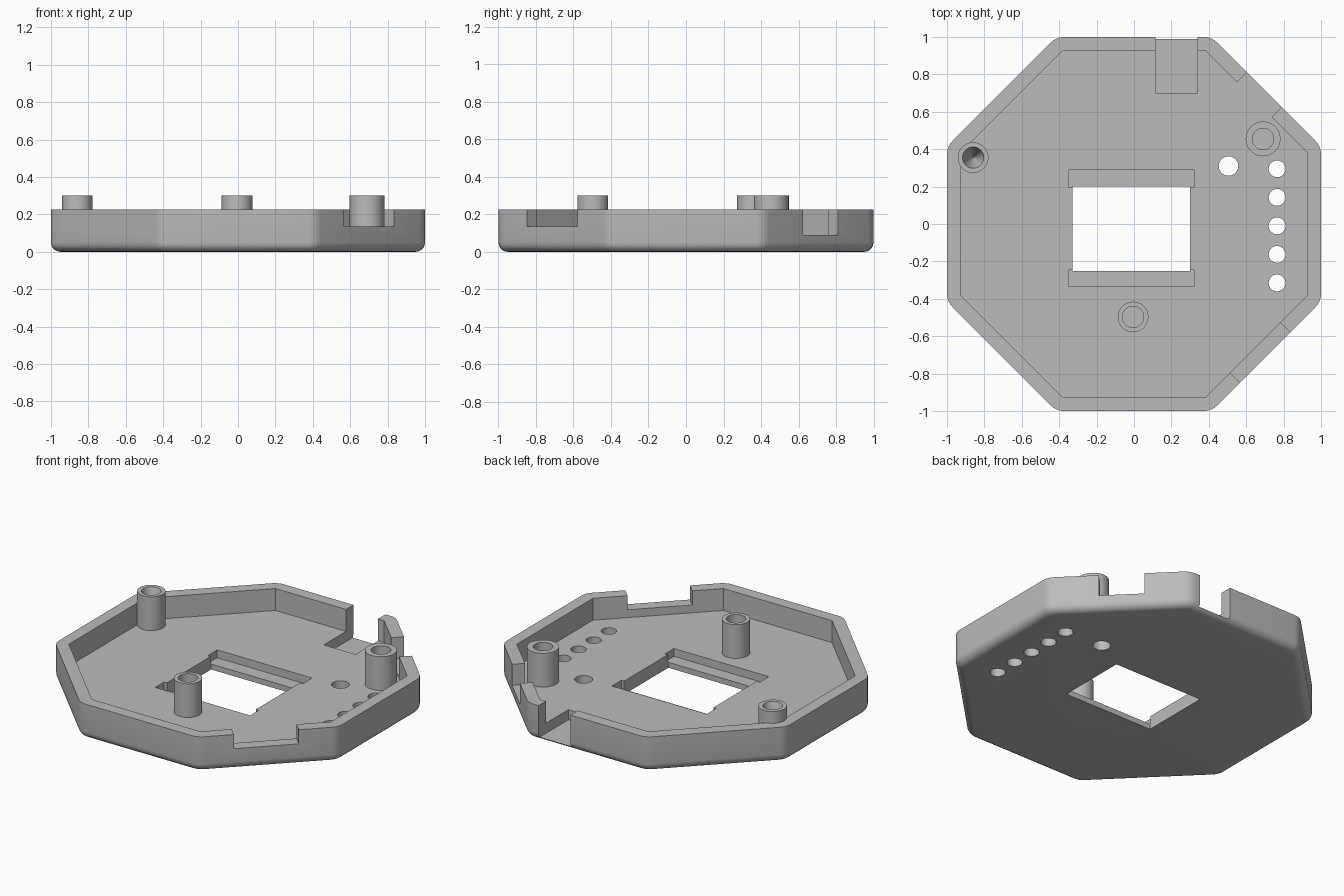
import bpy, bmesh, math
from mathutils import Matrix, Vector

if "Cube" in bpy.data.objects:
    bpy.data.objects.remove(bpy.data.objects["Cube"])

H, FLOOR, WALL = 0.225, 0.085, 0.075
CORNER, EDGE = 0.10, 0.05

grey = bpy.data.materials.new("plain grey")
grey.diffuse_color = (0.5, 0.5, 0.5, 1)
grey.use_nodes = True
grey.node_tree.nodes["Principled BSDF"].inputs["Base Color"].default_value = grey.diffuse_color


def new_object(name, bm):
    bmesh.ops.recalc_face_normals(bm, faces=bm.faces)
    mesh = bpy.data.meshes.new(name)
    bm.to_mesh(mesh)
    bm.free()
    mesh.materials.append(grey)
    obj = bpy.data.objects.new(name, mesh)
    bpy.context.collection.objects.link(obj)
    return obj


def loft(name, rings, closed=False):
    """Skin a list of equal-length point rings; cap the ends unless closed."""
    bm = bmesh.new()
    loops = [[bm.verts.new(p) for p in ring] for ring in rings]
    pairs = list(zip(loops, loops[1:]))
    if closed:
        pairs.append((loops[-1], loops[0]))
    else:
        bm.faces.new(loops[0])
        bm.faces.new(loops[-1])
    for a, b in pairs:
        for i in range(len(a)):
            j = (i + 1) % len(a)
            bm.faces.new((a[i], a[j], b[j], b[i]))
    return new_object(name, bm)


def octagon(apothem, z, radius=0.0, steps=4):
    """Octagon ring with corners rounded about fixed centres."""
    pts = []
    for k in range(8):
        a = math.radians(22.5 + 45 * k)
        c = Vector((math.cos(a), math.sin(a))) * (apothem - radius) / math.cos(math.pi / 8)
        for s in range(steps + 1 if radius else 1):
            t = a + math.radians(45) * (s / steps - 0.5)
            pts.append((c.x + radius * math.cos(t), c.y + radius * math.sin(t), z))
    return pts


def circle(x, y, r, z, n=40):
    return [(x + r * math.cos(2 * math.pi * i / n),
             y + r * math.sin(2 * math.pi * i / n), z) for i in range(n)]


def box(x0, x1, y0, y1, z0, z1, angle=0.0):
    bm = bmesh.new()
    bmesh.ops.create_cube(bm, size=1)
    for v in bm.verts:
        v.co = Vector(((x0 + x1) / 2 + v.co.x * (x1 - x0),
                       (y0 + y1) / 2 + v.co.y * (y1 - y0),
                       (z0 + z1) / 2 + v.co.z * (z1 - z0)))
    bm.transform(Matrix.Rotation(math.radians(angle), 4, 'Z'))
    return new_object("cutter", bm)


def smooth(obj):
    bpy.ops.object.select_all(action='DESELECT')
    obj.select_set(True)
    bpy.context.view_layer.objects.active = obj
    bpy.ops.object.shade_smooth_by_angle(angle=math.radians(30))


# Tray body: rounded octagon with a rolled bottom edge
rings = []
for s in range(6):
    a = math.pi / 2 * s / 5
    inset = EDGE * (1 - math.sin(a))
    rings.append(octagon(1 - inset, EDGE * (1 - math.cos(a)), CORNER - inset))
rings.append(octagon(1, H, CORNER))
tray = loft("tray", rings)

# Inner cavity
cutters = [loft("cutter", [octagon(1 - WALL, FLOOR), octagon(1 - WALL, 0.5)])]

# Central window and the two shallow slots beside it
cutters.append(box(-0.33, 0.30, -0.25, 0.20, -0.1, 0.5))
for y0, y1 in ((0.195, 0.29), (-0.335, -0.245)):
    cutters.append(box(-0.35, 0.32, y0, y1, 0.035, 0.5))

# Cable pocket through the back wall
cutters.append(box(0.115, 0.34, 0.70, 1.1, 0.02, 0.5))

# Notches in the slanted walls: wall direction, span along the wall, sill height
for angle, y0, y1, sill in ((45, -0.117, 0.147, 0.09),
                            (-45, -0.20, 0.18, 0.135),
                            (225, -0.315, 0.038, 0.145),
                            (225, 0.08, 0.363, 0.10)):
    cutters.append(box(0.88, 1.1, y0, y1, sill, 0.5, angle))

# Round through holes: a row on the right and a single larger one
holes = [(0.765, 0.295 - 0.1525 * i, 0.045) for i in range(5)] + [(0.505, 0.31, 0.052)]
for x, y, r in holes:
    cutters.append(loft("cutter", [circle(x, y, r, -0.1), circle(x, y, r, 0.5)]))

for c in cutters:
    mod = tray.modifiers.new("cut", 'BOOLEAN')
    mod.operation, mod.solver, mod.object = 'DIFFERENCE', 'EXACT', c
bpy.context.view_layer.update()
cut_mesh = bpy.data.meshes.new_from_object(
    tray.evaluated_get(bpy.context.evaluated_depsgraph_get()))
tray.modifiers.clear()
tray.data = cut_mesh
for c in cutters:
    bpy.data.objects.remove(c)
smooth(tray)

# Screw posts with blind bores (the left one tapers to a point)
for name, x, y, r, bore, tip in (("left_post", -0.86, 0.355, 0.082, 0.057, 0.002),
                                 ("right_post", 0.69, 0.455, 0.093, 0.057, 0.057),
                                 ("front_post", -0.005, -0.497, 0.082, 0.057, 0.057)):
    smooth(loft(name, [circle(x, y, r, FLOOR - 0.005), circle(x, y, r, 0.30),
                       circle(x, y, bore, 0.30), circle(x, y, tip, 0.10)]))
